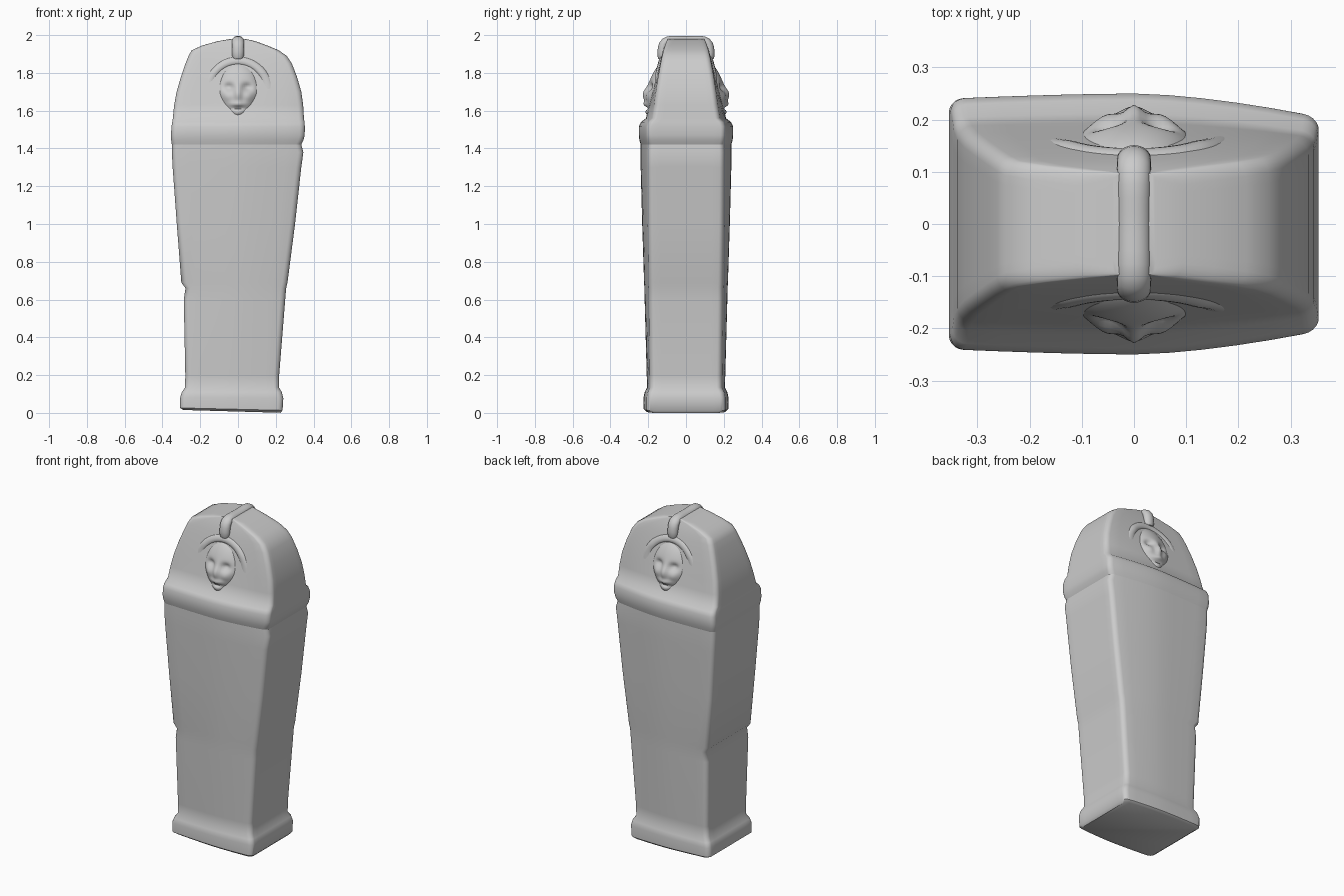
import bpy, bmesh, math
from math import cos, sin, pi, exp

if "Cube" in bpy.data.objects:
    bpy.data.objects.remove(bpy.data.objects["Cube"])


def make_object(name, bm, angle=45, mirror=False):
    bmesh.ops.recalc_face_normals(bm, faces=bm.faces)
    me = bpy.data.meshes.new(name)
    bm.to_mesh(me)
    bm.free()
    ob = bpy.data.objects.new(name, me)
    bpy.context.collection.objects.link(ob)
    if mirror:
        m = ob.modifiers.new("front_to_back", 'MIRROR')
        m.use_axis = (False, True, False)
    bpy.ops.object.select_all(action='DESELECT')
    ob.select_set(True)
    bpy.context.view_layer.objects.active = ob
    bpy.ops.object.shade_smooth_by_angle(angle=math.radians(angle))
    return ob


def section(z, xl, xr, y):
    """Rounded, slightly lopsided rectangle with bulging long sides."""
    cx, hx = (xl + xr) / 2, (xr - xl) / 2
    r = min(0.028, hx * 0.3, y * 0.3)
    up = min(max((z - 1.55) / 0.42, 0), 1)
    right = (0.92 - 0.1 * min(z / 1.5, 1)) * (1 - up) + up
    left = 0.96 * (1 - up) + up
    corners = []
    for k, (sx, sy) in enumerate([(1, 1), (-1, 1), (-1, -1), (1, -1)]):
        corners.append([(sx * (hx - r) + r * cos(pi / 2 * (k + i / 5)),
                         sy * (y - r) + r * sin(pi / 2 * (k + i / 5))) for i in range(6)])
    flat = []
    for k in range(4):
        flat += corners[k]
        a, b = corners[k][-1], corners[(k + 1) % 4][0]
        flat += [(a[0] + (b[0] - a[0]) * j / 10, a[1] + (b[1] - a[1]) * j / 10)
                 for j in range(1, 10)]
    pts = []
    for px, py in flat:
        t = px / hx
        h = 1 - (1 - (right if t > 0 else left)) * abs(t) ** 1.6
        tilt = -0.008 * t * max(0, 1 - z / 0.1)
        pts.append((cx + px, py * h, z + tilt))
    return pts


def loft(name, rings):
    bm = bmesh.new()
    loops = [[bm.verts.new(p) for p in section(*r)] for r in rings]
    for a, b in zip(loops, loops[1:]):
        n = len(a)
        for i in range(n):
            bm.faces.new((a[i], a[(i + 1) % n], b[(i + 1) % n], b[i]))
    bm.faces.new(loops[0][::-1])
    bm.faces.new(loops[-1])
    return make_object(name, bm)


# Tapered chest with flared foot: z, left x, right x, half depth
loft("chest", [
    (0.008, -0.29, 0.225, 0.21), (0.02, -0.306, 0.236, 0.224),
    (0.08, -0.306, 0.24, 0.225), (0.11, -0.297, 0.232, 0.219),
    (0.135, -0.28, 0.217, 0.206), (0.2, -0.279, 0.218, 0.208),
    (0.6, -0.287, 0.25, 0.219), (0.66, -0.278, 0.255, 0.22),
    (0.69, -0.3, 0.262, 0.222), (1.0, -0.324, 0.302, 0.232),
    (1.3, -0.346, 0.335, 0.24), (1.38, -0.35, 0.346, 0.241),
    (1.42, -0.35, 0.335, 0.24), (1.43, -0.35, 0.335, 0.24)])

# Lid rim and arched hood
loft("hood", [
    (1.42, -0.35, 0.335, 0.24), (1.445, -0.354, 0.347, 0.247),
    (1.47, -0.355, 0.353, 0.25), (1.515, -0.352, 0.354, 0.25),
    (1.54, -0.348, 0.352, 0.238), (1.56, -0.345, 0.349, 0.212),
    (1.63, -0.338, 0.345, 0.194), (1.7, -0.325, 0.335, 0.178),
    (1.78, -0.302, 0.312, 0.159), (1.85, -0.278, 0.285, 0.141),
    (1.89, -0.262, 0.258, 0.13), (1.92, -0.245, 0.215, 0.121),
    (1.945, -0.19, 0.155, 0.112), (1.967, -0.11, 0.095, 0.103),
    (1.98, -0.04, 0.04, 0.097)])

# Carved face on front, repeated on the back
def bump(x, z, x0, z0, sx, sz):
    return exp(-((x - x0) / sx) ** 2 - ((z - z0) / sz) ** 2)

bm = bmesh.new()
bmesh.ops.create_uvsphere(bm, u_segments=64, v_segments=48, radius=1)
for v in bm.verts:
    u, d, w = v.co
    width = 0.118 - 0.035 * max(0, -w - 0.1)
    x, z = u * width, 1.71 + w * 0.152
    y = -0.135 + d * 0.07 + (w * 0.152) * 0.2
    if d < 0:
        relief = 0.02 * bump(x, z, 0, 1.69, 0.018, 0.04)
        relief += 0.012 * bump(x, z, 0, 1.635, 0.04, 0.012)
        relief += 0.012 * bump(x, z, 0, 1.585, 0.035, 0.025)
        relief -= 0.012 * bump(x, z, 0, 1.612, 0.03, 0.008)
        for s in (-1, 1):
            relief -= 0.022 * bump(x, z, s * 0.048, 1.725, 0.026, 0.02)
            relief += 0.008 * bump(x, z, s * 0.055, 1.675, 0.025, 0.025)
        y -= relief
    v.co = (x, y, z)
make_object("face", bm, 60, True)

# Soft ridge framing the face, lying on the sloped hood
bm = bmesh.new()
rows = []
for i in range(41):
    a = math.radians(-15 + 210 * i / 40)
    fade = min(1, min(i, 40 - i) / 10)
    row = []
    for j in range(12):
        b = 2 * pi * j / 12
        rad = 1 + 0.16 * cos(b)
        x, z = 0.158 * rad * cos(a), 1.71 + 0.155 * rad * sin(a)
        y = -(0.178 - 0.25 * (z - 1.7)) + 0.012 - (0.02 * fade) * sin(b)
        row.append(bm.verts.new((x, y, z)))
    rows.append(row)
for a, b in zip(rows, rows[1:]):
    for j in range(12):
        bm.faces.new((a[j], a[(j + 1) % 12], b[(j + 1) % 12], b[j]))
bm.faces.new(rows[0])
bm.faces.new(rows[-1])
make_object("face_frame", bm, 60, True)

# Crest running over the top from brow to brow
half = [(-0.125, 1.865), (-0.126, 1.91), (-0.122, 1.955), (-0.1, 1.972), (-0.05, 1.969)]
path = half + [(0, 1.967)] + [(-y, z) for y, z in half[::-1]]
bm = bmesh.new()
rows = []
for i, (y, z) in enumerate(path):
    p, q = path[max(i - 1, 0)], path[min(i + 1, len(path) - 1)]
    ty, tz = q[0] - p[0], q[1] - p[1]
    l = math.hypot(ty, tz)
    ny, nz = -tz / l, ty / l
    rows.append([bm.verts.new((0.033 * cos(2 * pi * j / 16),
                               y + 0.027 * sin(2 * pi * j / 16) * ny,
                               z + 0.027 * sin(2 * pi * j / 16) * nz)) for j in range(16)])
for a, b in zip(rows, rows[1:]):
    for j in range(16):
        bm.faces.new((a[j], a[(j + 1) % 16], b[(j + 1) % 16], b[j]))
bm.faces.new(rows[0])
bm.faces.new(rows[-1])
crest = make_object("crest", bm, 60)
sub = crest.modifiers.new("round", 'SUBSURF')
sub.levels = sub.render_levels = 1
